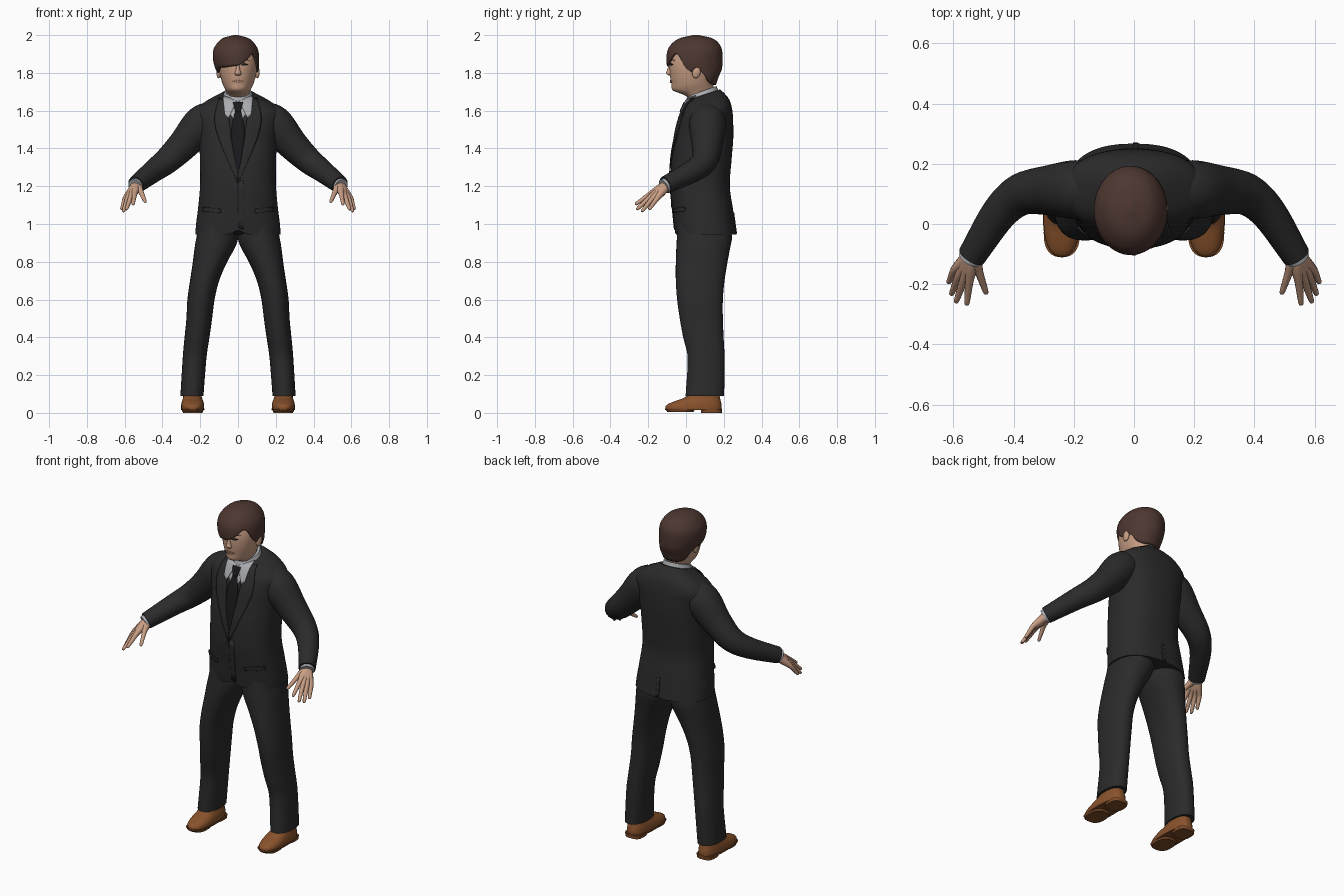
import bpy, bmesh, math
from mathutils import Vector
from mathutils.bvhtree import BVHTree

cube = bpy.data.objects.get("Cube")
if cube:
    bpy.data.objects.remove(cube)


def material(name, r, g, b):
    m = bpy.data.materials.new(name)
    m.use_nodes = True
    m.diffuse_color = (r, g, b, 1)
    m.node_tree.nodes["Principled BSDF"].inputs["Base Color"].default_value = (r, g, b, 1)
    return m


SUIT = material("charcoal suit", .0235, .0235, .0245)
BLACK = material("black", .01, .01, .012)
SHIRT = material("grey shirt", .40, .41, .43)
SKIN = material("skin", .58, .34, .23)
LIPS = material("lips", .42, .22, .15)
HAIR = material("brown hair", .075, .038, .030)
SHOE = material("brown leather", .25, .085, .025)
SOLE = material("dark sole", .20, .068, .021)


def sample(keys, t):
    """Smooth interpolation of rows (t, values...)."""
    t = min(max(t, keys[0][0]), keys[-1][0])
    i = 0
    while i < len(keys) - 2 and t > keys[i + 1][0]:
        i += 1
    p, q = keys[i], keys[i + 1]
    o, r = keys[max(i - 1, 0)], keys[min(i + 2, len(keys) - 1)]
    h = q[0] - p[0]
    u = (t - p[0]) / h
    out = []
    for k in range(1, len(p)):
        m0 = (q[k] - o[k]) / (q[0] - o[0]) * h
        m1 = (r[k] - p[k]) / (r[0] - p[0]) * h
        d = q[k] - p[k]
        out.append(p[k] + u * (m0 + u * (3 * d - 2 * m0 - m1 + u * (m0 + m1 - 2 * d))))
    return out


def smooth(ob, angle=45):
    bpy.ops.object.select_all(action='DESELECT')
    ob.select_set(True)
    bpy.context.view_layer.objects.active = ob
    bpy.ops.object.shade_smooth_by_angle(angle=math.radians(angle))


def add_mesh(name, verts, faces, mat):
    me = bpy.data.meshes.new(name)
    me.from_pydata(verts, [], faces)
    me.materials.append(mat)
    ob = bpy.data.objects.new(name, me)
    bpy.context.collection.objects.link(ob)
    return ob


def loft(name, keys, mat, n=40, steps=30, power=2, low=None, tilt=None, side=1, shell=0):
    """Stack of rings; rows are (z, x, y, half width, half depth)."""
    verts, faces = [], []
    top = keys[-1][0]
    for j in range(steps + 1):
        for i in range(n):
            deg = -90 + 360 * i / n
            c, s = math.cos(math.radians(deg)), math.sin(math.radians(deg))
            base = sample(low, deg)[0] if low else keys[0][0]
            t = j / steps
            z = base + (top - base) * (math.sin(t * math.pi / 2) if shell else t)
            x, y, rx, ry = sample(keys, z)
            dx = rx * math.copysign(abs(c) ** (2 / power), c)
            dy = ry * math.copysign(abs(s) ** (2 / power), s)
            lean = sample(tilt, z)[0] if tilt else 0
            verts.append((side * x + dx, y + dy, z + lean * dy))
    for j in range(steps):
        for i in range(n):
            a, b = j * n + i, j * n + (i + 1) % n
            faces.append((a, b, b + n, a + n))
    faces.append(tuple(range(steps * n, steps * n + n)))
    if not shell:
        faces.append(tuple(reversed(range(n))))
    ob = add_mesh(name, verts, faces, mat)
    if shell:
        mod = ob.modifiers.new("thickness", 'SOLIDIFY')
        mod.thickness, mod.offset = shell, -1
    smooth(ob)
    return ob


def tube(name, points, mat, side=1, n=5):
    """Round tube through rows (x, y, z, radius)."""
    keys = [(i, *p) for i, p in enumerate(points)]
    count = (len(points) - 1) * 5 + 1
    cu = bpy.data.curves.new(name, 'CURVE')
    cu.dimensions, cu.bevel_depth, cu.bevel_resolution = '3D', 1, n
    cu.use_fill_caps = True
    sp = cu.splines.new('POLY')
    sp.points.add(count - 1)
    for i, pt in enumerate(sp.points):
        x, y, z, pt.radius = sample(keys, i / 5)
        pt.co = (side * x, y, z, 1)
    cu.materials.append(mat)
    ob = bpy.data.objects.new(name, cu)
    bpy.context.collection.objects.link(ob)
    bpy.ops.object.select_all(action='DESELECT')
    ob.select_set(True)
    bpy.context.view_layer.objects.active = ob
    bpy.ops.object.convert(target='MESH')
    smooth(bpy.context.view_layer.objects.active)


def surface(ob):
    bm = bmesh.new()
    bm.from_mesh(ob.data)
    return BVHTree.FromBMesh(bm)


def patch(name, a, b, mat, target, off=.003, side=1, thick=.006, front=1):
    """Thin plate between two (x, z) edges, laid on a surface."""
    ka, kb = ([(i, *p) for i, p in enumerate(e)] for e in (a, b))
    rows, cols = (len(a) - 1) * 6, 6
    verts, faces = [], []
    for j in range(rows + 1):
        p, q = Vector(sample(ka, j / 6)), Vector(sample(kb, j / 6))
        for i in range(cols + 1):
            x, z = p.lerp(q, i / cols)
            hit, nor, _, _ = target.ray_cast(Vector((side * x, -front, z)), Vector((0, front, 0)))
            if hit is None:
                hit, nor, _, _ = target.find_nearest(Vector((side * x, 0, z)))
            verts.append(hit + nor * off)
    w = cols + 1
    for j in range(rows):
        for i in range(cols):
            v = j * w + i
            faces.append((v, v + 1, v + w + 1, v + w))
    ob = add_mesh(name, verts, faces, mat)
    mod = ob.modifiers.new("thickness", 'SOLIDIFY')
    mod.thickness, mod.offset = thick, 0
    smooth(ob)


# Jacket body, with a small cutaway at the front of the hem and a neckline rising to the back
jacket = loft("jacket", [
    (.945, 0, .105, .226, .162), (1.0, 0, .098, .222, .161), (1.07, 0, .09, .213, .16),
    (1.2, 0, .075, .201, .157), (1.35, 0, .083, .202, .159), (1.45, 0, .095, .206, .155),
    (1.53, 0, .103, .216, .147), (1.6, 0, .113, .226, .132), (1.65, 0, .112, .168, .114),
    (1.685, 0, .095, .088, .086)], SUIT, n=72, steps=48, power=2.4,
    low=[(-90, .968), (-82, .948), (-70, .945), (90, .945), (250, .945), (262, .948), (270, .968)],
    tilt=[(1.55, 0), (1.6, .02), (1.65, .13), (1.685, .32)])
body = surface(jacket)

# Shirt front, tie and collar
patch("shirt_front", [(-.07, 1.665), (-.06, 1.61), (-.02, 1.55)],
      [(.07, 1.665), (.06, 1.61), (.02, 1.55)], SHIRT, body, .002)
patch("tie_blade", [(-.012, 1.61), (-.034, 1.48), (-.008, 1.24)],
      [(.012, 1.61), (.034, 1.48), (.0, 1.24)], BLACK, body, .004)
patch("tie_knot", [(-.026, 1.64), (-.014, 1.59)], [(.026, 1.64), (.014, 1.59)],
      BLACK, body, .009, thick=.009)
loft("shirt_collar", [(1.63, 0, .088, .088, .088), (1.665, 0, .085, .084, .088),
                      (1.703, 0, .085, .07, .077)], SHIRT, steps=8, tilt=[(1.6, .36), (1.7, .36)])

# Jacket buttons and seams
for z in (1.2, 1.1):
    hit = body.ray_cast(Vector((-.012, -1, z)), Vector((0, 1, 0)))[0]
    bpy.ops.mesh.primitive_cylinder_add(vertices=16, radius=.01, depth=.014,
                                        location=hit, rotation=(math.pi / 2, 0, 0))
    button = bpy.context.object
    button.name = "jacket_button"
    button.data.materials.append(SUIT)
patch("front_overlap", [(.0, 1.23), (.002, .98)], [(.03, 1.23), (.03, .97)], SUIT, body, .001)
patch("back_vent", [(-.004, 1.06), (-.004, .95)], [(.015, 1.06), (.015, .95)], SUIT, body, .001, front=-1)

# Head, nose, mouth
head = loft("head", [
    (1.62, 0, .085, .06, .062), (1.665, 0, .08, .06, .064), (1.688, 0, .06, .056, .08),
    (1.705, 0, .04, .064, .108), (1.74, 0, .035, .081, .112), (1.8, 0, .04, .097, .126),
    (1.86, 0, .045, .102, .13), (1.92, 0, .05, .088, .112), (1.96, 0, .05, .05, .06)],
    SKIN, steps=36)
face = surface(head)
loft("nose", [(1.785, 0, -.083, .01, .008), (1.796, 0, -.085, .018, .02),
              (1.815, 0, -.082, .012, .018), (1.855, 0, -.08, .007, .008)], SKIN, n=16, steps=12)
patch("mouth", [(-.028, 1.756), (0, 1.763), (.028, 1.756)],
      [(-.028, 1.754), (0, 1.746), (.028, 1.754)], LIPS, face, .002)

# Swept hair with a fringe falling to the right
loft("hair", [
    (1.735, 0, .09, .078, .068), (1.78, 0, .078, .1, .095), (1.82, -.005, .05, .114, .14),
    (1.87, -.01, .045, .122, .148), (1.92, -.012, .047, .119, .144), (1.955, -.012, .05, .1, .125),
    (1.985, -.012, .053, .066, .082), (2.0, -.012, .053, .012, .015)], HAIR, n=96, steps=24, shell=.014,
    low=[(-90, 1.838), (-75, 1.85), (-60, 1.874), (-45, 1.902), (-33, 1.888), (-20, 1.83),
         (-12, 1.80), (0, 1.825), (10, 1.81), (25, 1.75), (90, 1.737), (155, 1.75), (170, 1.81),
         (180, 1.825), (192, 1.80), (203, 1.805), (215, 1.825), (240, 1.83), (270, 1.838)])

# Paired parts
for side, word in ((1, "left_"), (-1, "right_")):
    # Lapel, shirt collar wing and pocket flap
    patch(word + "lapel", [(.068, 1.66), (.05, 1.58), (.03, 1.42), (-.004, 1.235)],
          [(.1, 1.66), (.122, 1.56), (.1, 1.45), (.004, 1.22)], SUIT, body, .005, side)
    patch(word + "collar_wing", [(.006, 1.648), (.05, 1.558)], [(.078, 1.672), (.068, 1.575)],
          SHIRT, body, .007, side)
    patch(word + "pocket_flap", [(.09, 1.08), (.185, 1.09)], [(.09, 1.058), (.185, 1.068)],
          SUIT, body, .004, side)

    # Eye, brow and ear
    patch(word + "eye", [(.016, 1.843), (.033, 1.851), (.052, 1.845)],
          [(.016, 1.841), (.033, 1.838), (.052, 1.843)], BLACK, face, .001, side, .003)
    patch(word + "brow", [(.014, 1.864), (.035, 1.873), (.06, 1.866)],
          [(.014, 1.858), (.035, 1.866), (.06, 1.864)], HAIR, face, .001, side, .004)
    bpy.ops.mesh.primitive_uv_sphere_add(segments=20, ring_count=12, radius=1,
                                         location=(side * .102, .055, 1.803), rotation=(-.2, 0, 0))
    ear = bpy.context.object
    ear.name = word + "ear"
    ear.scale = (.013, .022, .032)
    ear.data.materials.append(SKIN)
    smooth(ear)

    # Sleeve and shirt cuff
    tube(word + "sleeve", [(.11, .118, 1.58, .076), (.19, .114, 1.531, .098), (.285, .112, 1.424, .083),
                           (.375, .098, 1.336, .07), (.448, .035, 1.28, .06), (.54, -.108, 1.207, .047)],
         SUIT, side, 8)
    tube(word + "shirt_cuff", [(.52, -.075, 1.223, .04), (.546, -.118, 1.199, .04)], SHIRT, side, 6)

    # Hand: each digit runs from the wrist through its knuckle to the tip
    for digit, knuckle, tip in (
            ("thumb", (.515, -.16, 1.172), (.49, -.233, 1.115)),
            ("index_finger", (.547, -.188, 1.16), (.556, -.27, 1.102)),
            ("middle_finger", (.566, -.186, 1.146), (.592, -.262, 1.075)),
            ("ring_finger", (.583, -.174, 1.138), (.608, -.236, 1.064)),
            ("little_finger", (.596, -.152, 1.137), (.617, -.196, 1.076))):
        k, t = Vector(knuckle), Vector(tip)
        wrist = Vector((.537, -.1, 1.207)).lerp(k, .12)
        mid, end = k.lerp(t, .55), k.lerp(t, .92)
        tube(word + digit, [(*wrist, .026), (*wrist.lerp(k, .5), .022), (*k, .0145),
                            (*mid, .0112), (*end, .0085), (*t, .002)], SKIN, side, 3)

    # Trouser leg
    loft(word + "trouser_leg", [
        (.09, .244, .1, .061, .102), (.3, .229, .106, .063, .098), (.4, .217, .092, .066, .107),
        (.5, .205, .081, .068, .114), (.6, .196, .074, .072, .121), (.7, .177, .075, .077, .129),
        (.8, .148, .083, .091, .137), (.88, .121, .092, .108, .143), (.93, .109, .098, .111, .146),
        (1.05, .1, .09, .098, .13)], SUIT, power=2.2, side=side)

    # Shoe with separate heel and front sole
    loft(word + "shoe", [
        (.016, .24, .04, .061, .148), (.04, .24, .042, .061, .147), (.06, .24, .06, .057, .125),
        (.08, .241, .085, .05, .095), (.11, .243, .1, .045, .075)], SHOE, steps=14, power=2.5, side=side)
    loft(word + "welt", [(.014, .24, .04, .063, .151), (.024, .24, .04, .063, .151)],
         SOLE, steps=1, power=2.5, side=side)
    loft(word + "heel", [(0, .24, .135, .052, .055), (.02, .24, .135, .054, .056)],
         SOLE, steps=1, power=3, side=side)
    loft(word + "front_sole", [(.004, .24, -.03, .054, .068), (.02, .24, -.03, .06, .08)],
         SOLE, steps=1, power=2.5, side=side)
